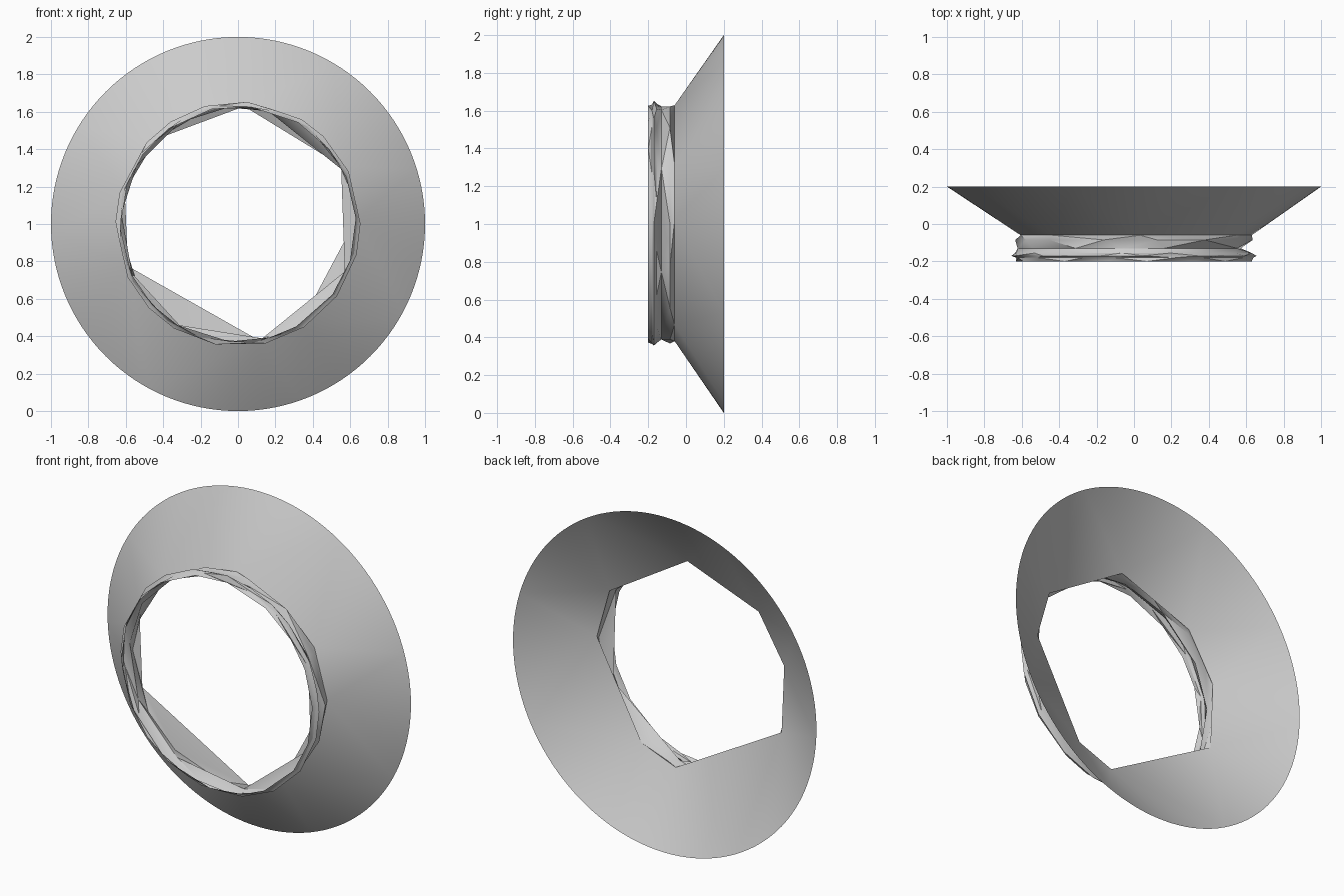
import bpy, bmesh, random
from math import sin, cos, radians

if "Cube" in bpy.data.objects:
    bpy.data.objects.remove(bpy.data.objects["Cube"])

random.seed(4)

def even(n, phase, jitter=0.0):
    # evenly spaced angles with a little irregularity
    return [phase + 360 * k / n + random.uniform(-jitter, jitter) for k in range(n)]

def ring(bm, y, r, angles):
    return [(a, bm.verts.new((r * cos(radians(a)), y, 1 + r * sin(radians(a))))) for a in angles]

def stitch(bm, a, b):
    # join two rings with different vertex counts by triangles
    a = a + [(a[0][0] + 360, a[0][1])]
    b = b + [(b[0][0] + 360, b[0][1])]
    i = j = 0
    while i < len(a) - 1 or j < len(b) - 1:
        step_a = j == len(b) - 1 or (
            i < len(a) - 1 and a[i][0] + a[i + 1][0] <= b[j][0] + b[j + 1][0])
        if step_a:
            bm.faces.new((a[i][1], a[i + 1][1], b[j][1]))
            i += 1
        else:
            bm.faces.new((a[i][1], b[j + 1][1], b[j][1]))
            j += 1

def build(name, rings, smooth):
    bm = bmesh.new()
    loops = [ring(bm, *r) for r in rings]
    for a, b in zip(loops, loops[1:]):
        stitch(bm, a, b)
    bmesh.ops.recalc_face_normals(bm, faces=bm.faces)
    me = bpy.data.meshes.new(name)
    bm.to_mesh(me)
    bm.free()
    ob = bpy.data.objects.new(name, me)
    bpy.context.collection.objects.link(ob)
    bpy.ops.object.select_all(action='DESELECT')
    ob.select_set(True)
    bpy.context.view_layer.objects.active = ob
    bpy.ops.object.shade_smooth_by_angle(angle=radians(smooth))

# shared coarse edge where the flare meets the collar
neck = [2, 30, 87, 134, 164, 201, 280, 302]

# wide conical flare with a round outer rim
build("flared_ring", [
    (0.20, 1.0, even(128, 0)),
    (-0.06, 0.63, neck),
], 50)

# ridged collar with irregular coarse loops
build("collar", [
    (-0.06, 0.63, neck),
    (-0.085, 0.635, even(14, 4, 4)),
    (-0.13, 0.625, [28, 75, 95, 120, 150, 175, 205, 240, 282, 336]),
    (-0.155, 0.64, even(16, 8, 4)),
    (-0.17, 0.655, even(18, 2, 4)),
    (-0.18, 0.64, even(16, 6, 4)),
    (-0.20, 0.63, even(18, 3, 4)),
], 40)
